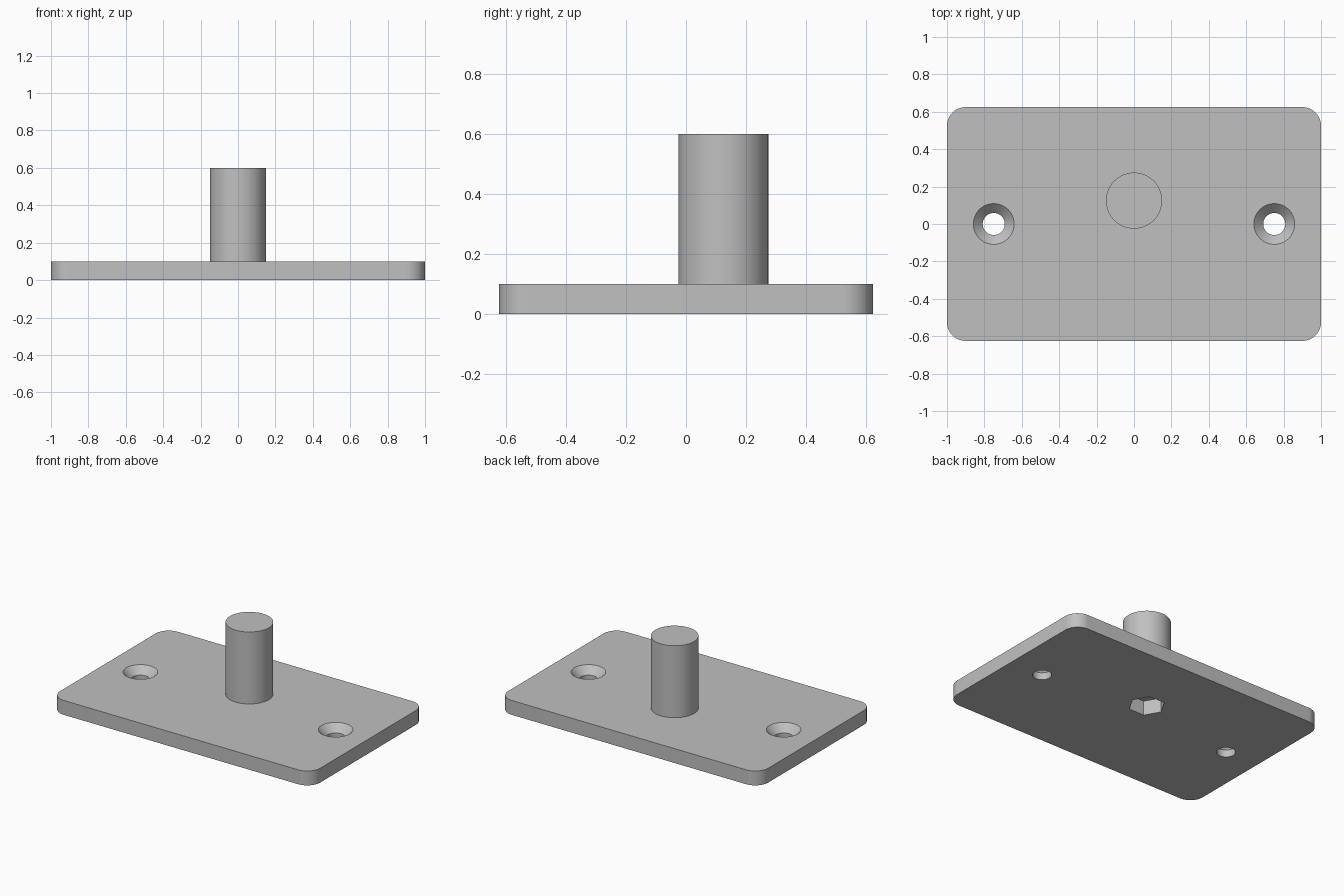
import bpy
import bmesh
import math
from mathutils import Matrix

if "Cube" in bpy.data.objects:
    bpy.data.objects.remove(bpy.data.objects["Cube"], do_unlink=True)

LENGTH, WIDTH, THICK = 2.0, 1.25, 0.1
CORNER, POST_Y, POST_R, TOP = 0.1, 0.125, 0.15, 0.6
HOLE_X, HOLE_R, SINK = 0.75, 0.059, 0.05

grey = bpy.data.materials.new("plain_grey")
grey.use_nodes = True
colour = (0.53, 0.53, 0.53, 1)
grey.diffuse_color = colour
grey.node_tree.nodes["Principled BSDF"].inputs["Base Color"].default_value = colour


def finish(name, bm):
    mesh = bpy.data.meshes.new(name)
    bm.to_mesh(mesh)
    bm.free()
    mesh.materials.append(grey)
    obj = bpy.data.objects.new(name, mesh)
    bpy.context.collection.objects.link(obj)
    return obj


def frustum(name, x, y, z0, z1, r0, r1, sides=64, turn=0):
    bm = bmesh.new()
    place = Matrix.Translation((x, y, (z0 + z1) / 2)) @ Matrix.Rotation(turn, 4, "Z")
    bmesh.ops.create_cone(bm, cap_ends=True, segments=sides, radius1=r0,
                          radius2=r1, depth=z1 - z0, matrix=place)
    return finish(name, bm)


def select_only(obj):
    bpy.ops.object.select_all(action="DESELECT")
    obj.select_set(True)
    bpy.context.view_layer.objects.active = obj


def cut(target, cutter):
    mod = target.modifiers.new("cut", "BOOLEAN")
    mod.operation, mod.solver, mod.object = "DIFFERENCE", "EXACT", cutter
    select_only(target)
    bpy.ops.object.modifier_apply(modifier=mod.name)
    bpy.data.objects.remove(cutter, do_unlink=True)


# Base plate with rounded vertical corners
bm = bmesh.new()
bmesh.ops.create_cube(bm, size=1, matrix=Matrix.Translation((0, 0, THICK / 2))
                      @ Matrix.Diagonal((LENGTH, WIDTH, THICK, 1)))
upright = [e for e in bm.edges if abs(e.verts[0].co.z - e.verts[1].co.z) > THICK / 2]
bmesh.ops.bevel(bm, geom=upright, offset=CORNER, segments=12, profile=0.5,
                affect="EDGES")
plate = finish("base_plate", bm)

# Countersunk screw holes
for side in (-1, 1):
    x = side * HOLE_X
    cut(plate, frustum("hole_cutter", x, 0, -0.05, THICK + 0.05, HOLE_R, HOLE_R))
    low, high = THICK - SINK - 0.03, THICK + 0.01
    cut(plate, frustum("sink_cutter", x, 0, low, high, HOLE_R - 0.03,
                       HOLE_R + SINK + 0.01))

# Hexagonal socket under the post, corners pointing along x
cut(plate, frustum("hex_cutter", 0, POST_Y, -0.05, THICK + 0.05,
                   0.1155, 0.1155, sides=6, turn=math.pi / 2))

# Round post
post = frustum("post", 0, POST_Y, THICK, TOP, POST_R, POST_R)

for obj in (plate, post):
    select_only(obj)
    bpy.ops.object.shade_smooth_by_angle(angle=math.radians(30))
